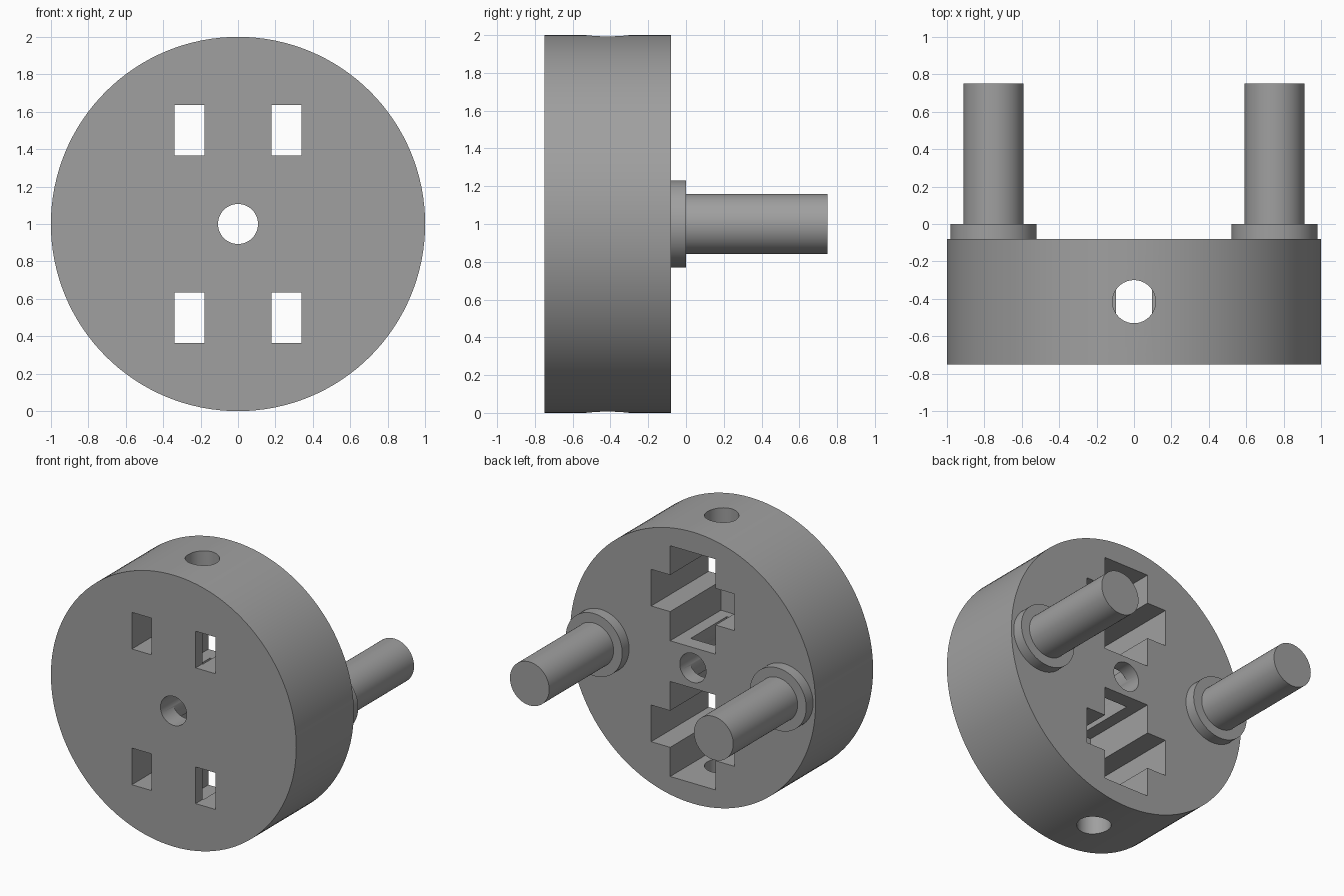
import bpy
import math
from mathutils import Matrix, Vector

if "Cube" in bpy.data.objects:
    bpy.data.objects.remove(bpy.data.objects["Cube"])

grey = bpy.data.materials.new("mid_grey")
grey.diffuse_color = (0.35, 0.35, 0.35, 1)
grey.use_nodes = True
grey.node_tree.nodes["Principled BSDF"].inputs["Base Color"].default_value = grey.diffuse_color


def cylinder(name, radius, start, end, sides=96):
    """Cylinder running between two points."""
    a, b = Vector(start), Vector(end)
    bpy.ops.mesh.primitive_cylinder_add(vertices=sides, radius=radius, depth=(b - a).length)
    ob = bpy.context.object
    turn = Vector((0, 0, 1)).rotation_difference(b - a).to_matrix().to_4x4()
    ob.data.transform(Matrix.Translation((a + b) / 2) @ turn)
    ob.name = name
    ob.data.materials.append(grey)
    return ob


def box(name, x, y, z):
    """Box from (min, max) pairs."""
    bpy.ops.mesh.primitive_cube_add(size=1)
    ob = bpy.context.object
    spans = (x, y, z)
    size = Matrix.Diagonal([b - a for a, b in spans] + [1])
    ob.data.transform(Matrix.Translation([(a + b) / 2 for a, b in spans]) @ size)
    ob.name = name
    ob.data.materials.append(grey)
    return ob


def cut(target, cutter):
    mod = target.modifiers.new("cut", 'BOOLEAN')
    mod.operation = 'DIFFERENCE'
    mod.solver = 'EXACT'
    mod.object = cutter
    bpy.context.view_layer.objects.active = target
    bpy.ops.object.modifier_apply(modifier=mod.name)
    bpy.data.objects.remove(cutter)


def smooth(ob):
    bpy.ops.object.select_all(action='DESELECT')
    ob.select_set(True)
    bpy.context.view_layer.objects.active = ob
    bpy.ops.object.shade_smooth_by_angle(angle=math.radians(30))


FRONT, BACK, MID = -0.75, -0.08, -0.415

# Thick round body
body = cylinder("round_body", 1.0, (0, FRONT, 1), (0, BACK, 1), 128)

# Cross-shaped pockets: deep upright recess plus side arms open to the front
for c in (0.5, 1.5):
    cut(body, box("recess", (-0.185, 0.185), (-0.67, 0.1), (c - 0.35, c + 0.35)))
    for s in (-1, 1):
        x = sorted((s * 0.18, s * 0.34))
        cut(body, box("arm", x, (-0.9, 0.1), (c - 0.135, c + 0.135)))

# Slot joining the pockets, axle hole, and screw holes from the rim
cut(body, box("slot", (-0.095, 0.095), (-0.61, -0.19), (0.8, 1.2)))
cut(body, cylinder("axle_hole", 0.107, (0, -0.9, 1), (0, 0.1, 1), 64))
for z0, z1 in ((-0.2, 0.3), (1.7, 2.2)):
    cut(body, cylinder("rim_hole", 0.115, (0, MID, z0), (0, MID, z1), 64))
smooth(body)

# Pegs with collars on the back
for side, s in (("left", -1), ("right", 1)):
    x = 0.75 * s
    smooth(cylinder(side + "_collar", 0.23, (x, BACK, 1), (x, 0, 1)))
    smooth(cylinder(side + "_peg", 0.16, (x, 0, 1), (x, 0.75, 1)))
